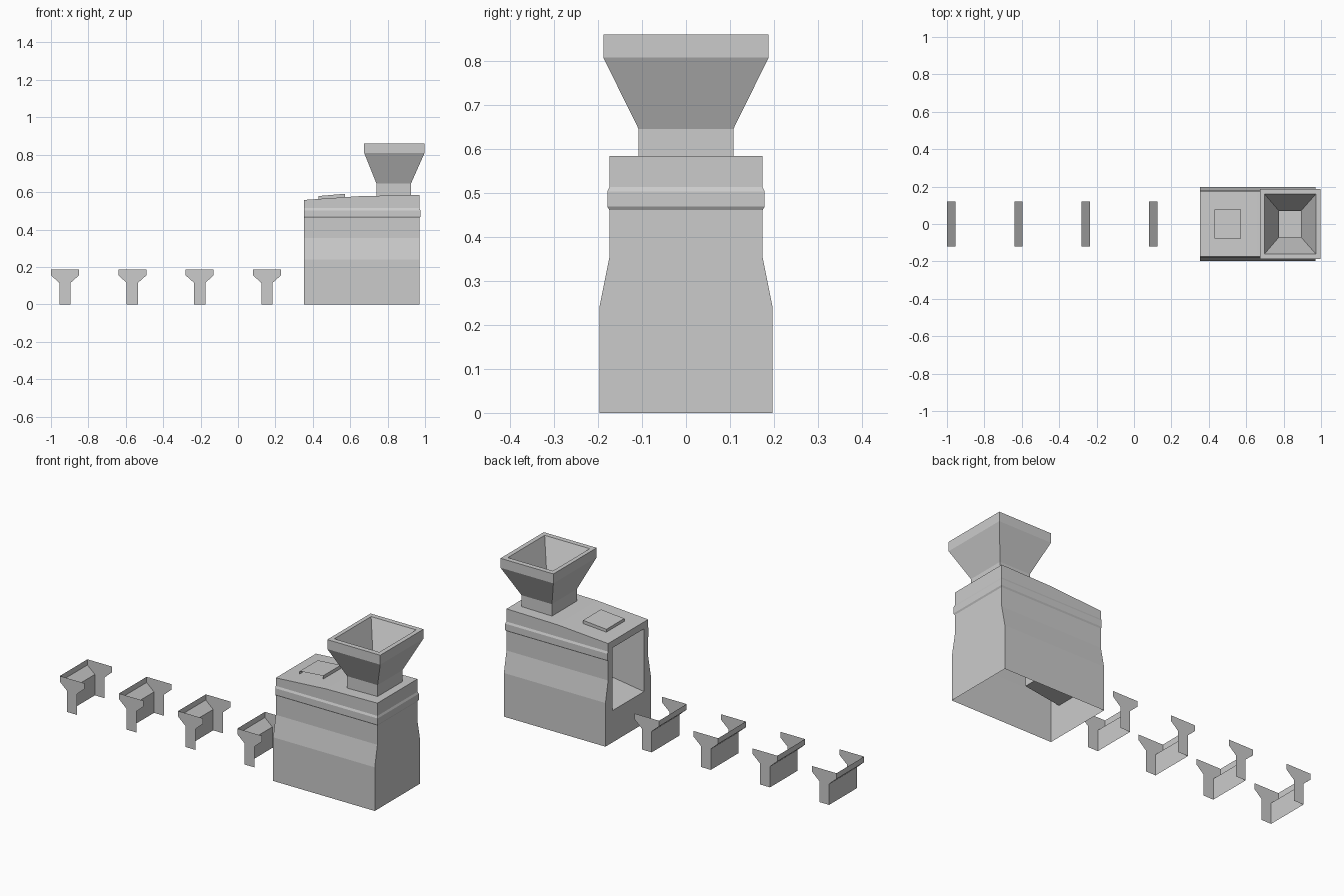
import bpy, bmesh

if "Cube" in bpy.data.objects:
    bpy.data.objects.remove(bpy.data.objects["Cube"])


def make(name, verts, faces):
    bm = bmesh.new()
    vs = [bm.verts.new(v) for v in verts]
    for f in faces:
        bm.faces.new([vs[i] for i in f])
    bmesh.ops.remove_doubles(bm, verts=bm.verts, dist=1e-5)
    bmesh.ops.recalc_face_normals(bm, faces=bm.faces)
    me = bpy.data.meshes.new(name)
    bm.to_mesh(me)
    bm.free()
    ob = bpy.data.objects.new(name, me)
    bpy.context.collection.objects.link(ob)
    return ob


def loft(name, rings, cap_end=False, skip=()):
    """Join equal-sized rings; skip lists the ring sides left open."""
    n = len(rings[0])
    verts = [p for r in rings for p in r]
    faces = []
    for k in range(len(rings) - 1):
        for i in range(n):
            if i not in skip:
                j = (i + 1) % n
                faces.append((k*n + i, k*n + j, (k+1)*n + j, (k+1)*n + i))
    if cap_end:
        faces.append(tuple(range(len(verts) - n, len(verts))))
    return make(name, verts, faces)


def rect(x0, x1, hy, z):
    return [(x0, -hy, z), (x1, -hy, z), (x1, hy, z), (x0, hy, z)]


# Housing: open-bottom shell with tapered sides and a raised band
X0, XM = 0.352, 0.66
levels = [(0, .197, .97), (.24, .197, .97), (.355, .174, .97), (.461, .174, .97),
          (.469, .179, .975), (.503, .179, .975), (.514, .174, .97)]


def ring(hy, xr, z0, z1, z2):
    return [(X0, -hy, z0), (XM, -hy, z1), (xr, -hy, z2),
            (xr, hy, z2), (XM, hy, z1), (X0, hy, z0)]


rings = [ring(w, xr, z, z, z) for z, w, xr in levels]
rings.append(ring(.174, .97, .558, .579, .584))
loft("housing", rings, skip=(5,))
t = rings[-1]
make("housing_top", t, [(0, 1, 4, 5), (1, 2, 3, 4)])

# Left wall around the rectangular opening
HY, HB, HT = .138, .175, .52
outline = [(w, z) for z, w, _ in levels] + [(.174, .558)]
n = len(outline)
verts = [(X0, -w, z) for w, z in outline] + [(X0, w, z) for w, z in outline]
verts += [(X0, -HY, HB), (X0, -HY, HT), (X0, HY, HB), (X0, HY, HT)]
a, b, c, d = range(2*n, 2*n + 4)
make("opening_wall", verts, [tuple(range(n)) + (b, a), tuple(range(n, 2*n)) + (d, c),
                             (0, n, c, a), (n - 1, 2*n - 1, d, b)])

# Recessed outlet chute behind the opening, floor rising gently inward
XI = .56
loft("outlet_chute", [
    [(X0, -HY, HB), (X0, HY, HB), (X0, HY, HT), (X0, -HY, HT)],
    [(XI, -HY, HB + .03), (XI, HY, HB + .03), (XI, HY, HT), (XI, -HY, HT)]],
    cap_end=True)

# Hopper: neck, flared funnel, rim and inner funnel
loft("hopper", [rect(.74, .925, .108, .58), rect(.74, .925, .108, .646),
                rect(.675, .997, .188, .808), rect(.675, .997, .188, .86),
                rect(.698, .972, .16, .86), rect(.775, .893, .07, .646),
                rect(.775, .893, .07, .59)], cap_end=True)

# Tilted hatch plate on the sloping top
prof = [(.43, .562), (.43, .579), (.572, .591), (.572, .572)]
loft("top_hatch", [[(x, -.078, z) for x, z in prof],
                   [(x, .078, z) for x, z in prof]], cap_end=True)

# Row of brackets: T-shaped end plates joined by a folded web
half = [(-.03, 0), (-.03, .115), (-.075, .155), (-.075, .186)]
tee = half + [(-x, z) for x, z in reversed(half)]
m = len(tee)
for i in range(4):
    cx = -.925 + .36 * i
    verts = [(cx + x, y, z) for y in (-.12, .12) for x, z in tee]
    faces = [tuple(range(m)), tuple(range(m, 2*m))]
    faces += [(k, k + 1, m + k + 1, m + k) for k in range(3)]
    make(f"bracket_{i + 1}", verts, faces)
